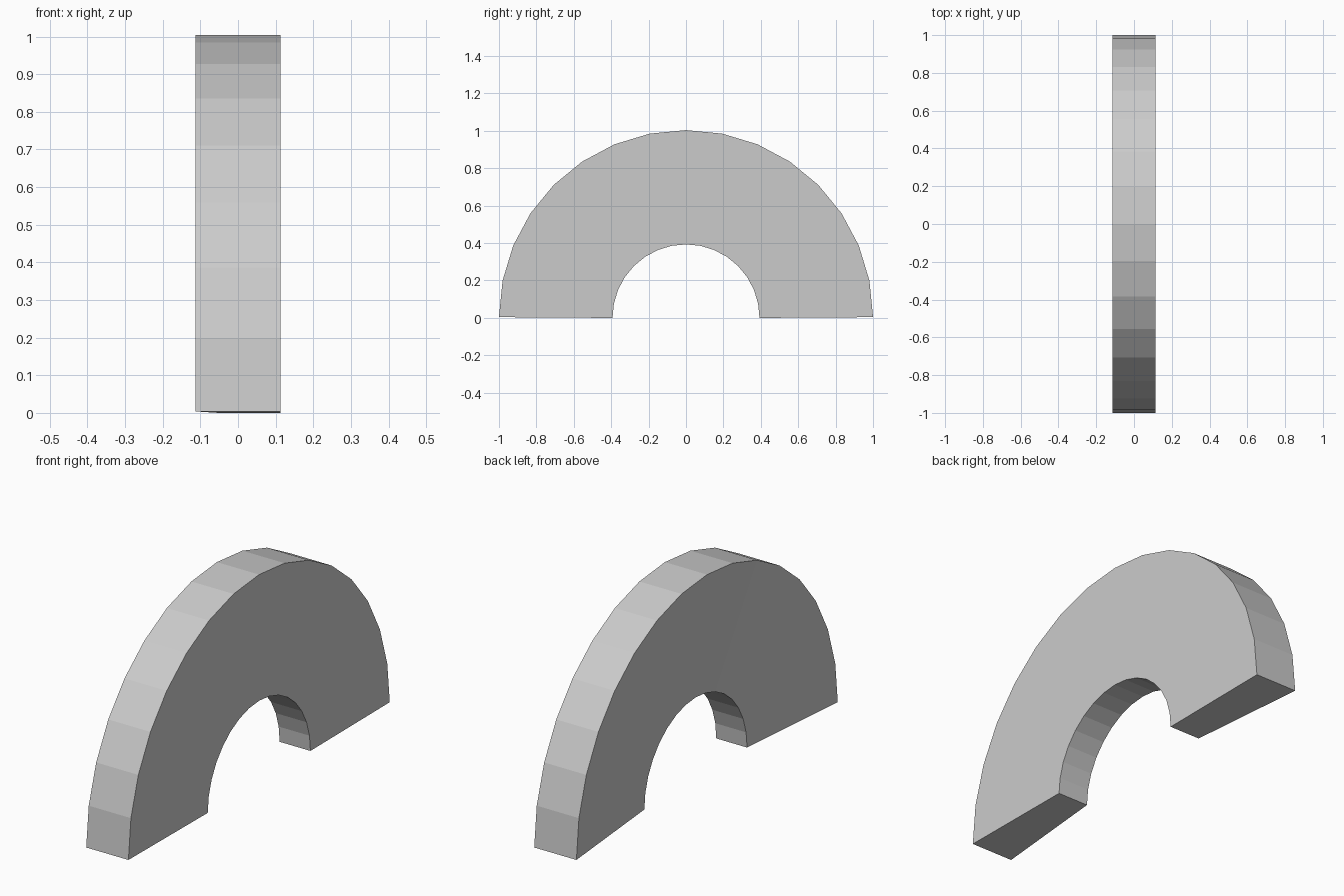
import bpy, bmesh
from math import pi, sin, cos

if "Cube" in bpy.data.objects:
    bpy.data.objects.remove(bpy.data.objects["Cube"])

SEGMENTS = 16
# (x, radius, base z) of each arc; the left side tapers towards the inner arc
ARCS = [(-0.113, 1.0, 0.004), (-0.052, 0.393, 0.0),
        (0.113, 0.393, 0.0), (0.113, 1.0, 0.004)]

# Half-ring arch: four arcs from +y over the top to -y
bm = bmesh.new()
arcs = [[bm.verts.new((x, r * cos(pi * i / SEGMENTS), z + r * sin(pi * i / SEGMENTS)))
         for i in range(SEGMENTS + 1)]
        for x, r, z in ARCS]

# Side faces and the curved outer and inner bands
for a, b in zip(arcs, arcs[1:] + arcs[:1]):
    for i in range(SEGMENTS):
        bm.faces.new((a[i], a[i + 1], b[i + 1], b[i]))

# Feet
for i in (0, SEGMENTS):
    bm.faces.new([a[i] for a in arcs])

bmesh.ops.recalc_face_normals(bm, faces=bm.faces)
mesh = bpy.data.meshes.new("half_ring_arch")
bm.to_mesh(mesh)
bm.free()
bpy.context.collection.objects.link(bpy.data.objects.new("half_ring_arch", mesh))
